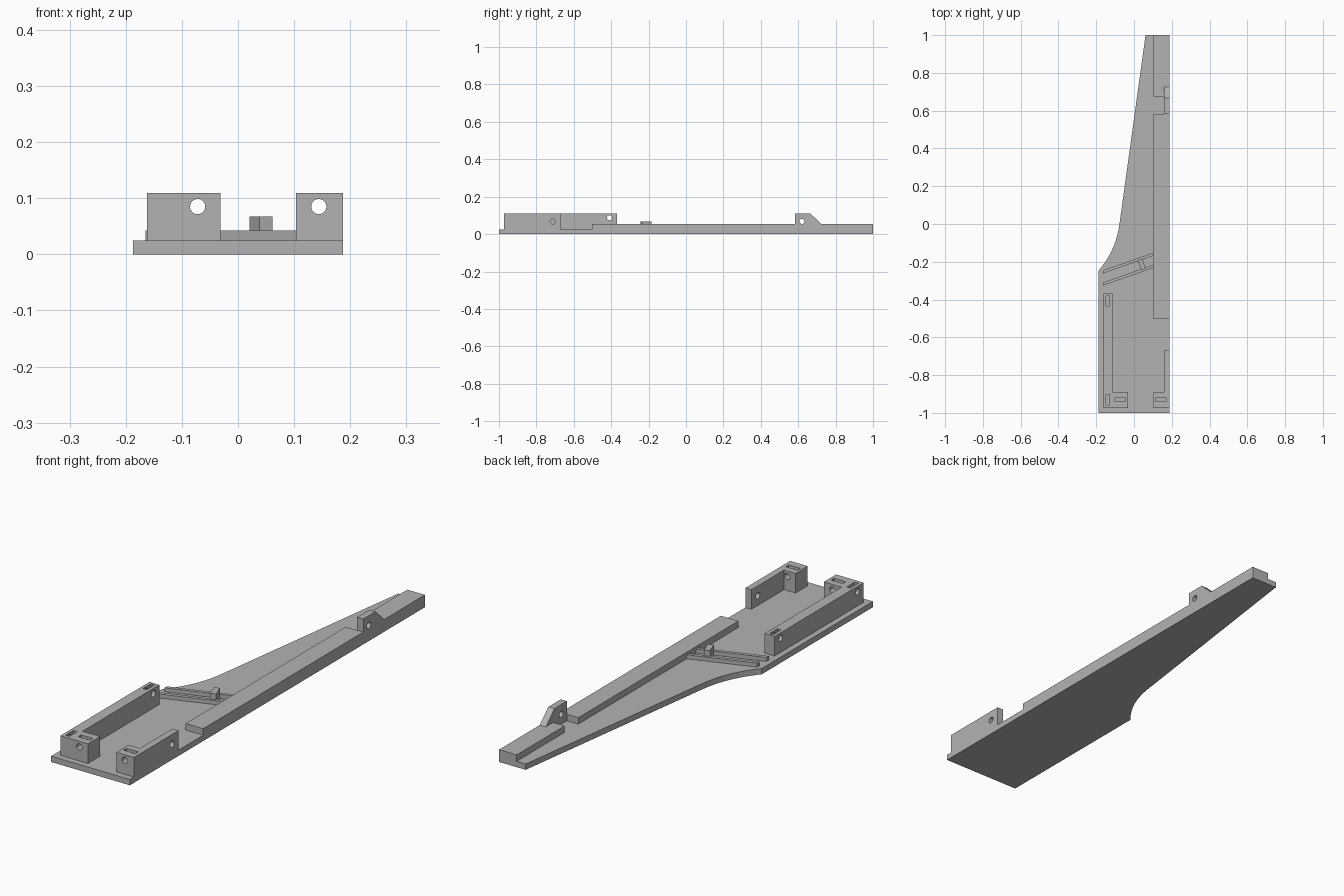
import bpy
import bmesh
from math import atan, pi
from mathutils import Matrix, Vector

cube = bpy.data.objects.get("Cube")
if cube:
    bpy.data.objects.remove(cube, do_unlink=True)

grey = bpy.data.materials.new("plain grey")
grey.use_nodes = True
grey.diffuse_color = (0.45, 0.45, 0.45, 1)
grey.node_tree.nodes["Principled BSDF"].inputs["Base Color"].default_value = grey.diffuse_color

RIGHT = 0.187      # straight edge of the plate
LEFT = -RIGHT
INNER = 0.1035     # inner edge of the bars
DECK = 0.025       # plate thickness
BAR = 0.053        # top of the bars
TOP = 0.109        # top of the mounts


def finish(name, bm):
    bmesh.ops.recalc_face_normals(bm, faces=bm.faces)
    mesh = bpy.data.meshes.new(name)
    bm.to_mesh(mesh)
    bm.free()
    mesh.materials.append(grey)
    obj = bpy.data.objects.new(name, mesh)
    bpy.context.collection.objects.link(obj)
    return obj


def extrude(name, points, shift):
    """Solid made by sweeping a closed outline along a vector."""
    bm = bmesh.new()
    face = bm.faces.new([bm.verts.new(p) for p in points])
    result = bmesh.ops.extrude_face_region(bm, geom=[face], use_keep_orig=True)
    verts = [v for v in result["geom"] if isinstance(v, bmesh.types.BMVert)]
    bmesh.ops.translate(bm, verts=verts, vec=shift)
    return finish(name, bm)


def slab(name, outline, low, high):
    return extrude(name, [(x, y, low) for x, y in outline], (0, 0, high - low))


def box(name, x0, x1, y0, y1, low, high):
    return slab(name, [(x0, y0), (x1, y0), (x1, y1), (x0, y1)], low, high)


def rod(axis, centre, length, radius=0.0135):
    bm = bmesh.new()
    turn = Matrix.Rotation(pi / 2, 4, "Y" if axis == "X" else "X")
    bmesh.ops.create_cone(bm, cap_ends=True, segments=32, radius1=radius, radius2=radius,
                          depth=length, matrix=Matrix.Translation(centre) @ turn)
    return finish("cutter", bm)


def pocket(x, y, wide, deep):
    return box("cutter", x - wide / 2, x + wide / 2, y - deep / 2, y + deep / 2, 0.065, TOP + 0.02)


def cut(body, *cutters):
    bpy.context.view_layer.objects.active = body
    for cutter in cutters:
        cutter.hide_render = True
        mod = body.modifiers.new("cut", "BOOLEAN")
        mod.operation = "DIFFERENCE"
        mod.solver = "EXACT"
        mod.object = cutter
        bpy.ops.object.modifier_apply(modifier=mod.name)
        bpy.data.objects.remove(cutter, do_unlink=True)


# Base plate with a curved flare on one side
start, control, end = Vector((-0.077, 0)), Vector((-0.096, -0.14)), Vector((LEFT, -0.246))
steps = 16
flare = []
for i in range(steps + 1):
    t = i / steps
    flare.append(tuple(start * (1 - t) ** 2 + control * 2 * t * (1 - t) + end * t * t))
slab("base_plate", [(LEFT, -1), (RIGHT, -1), (RIGHT, 1), (0.061, 1)] + flare, 0, DECK)

# Raised bars along the straight edge
box("long_bar", INNER, RIGHT, -0.503, 0.582, DECK, BAR)
box("short_bar", INNER, RIGHT, 0.675, 1, DECK, BAR)

# Pierced tab with a sloping back
tab = [(0.582, DECK), (0.675, DECK), (0.675, BAR), (0.725, BAR), (0.666, TOP), (0.582, TOP)]
hinge_tab = extrude("hinge_tab", [(0.158, y, z) for y, z in tab], (RIGHT - 0.158, 0, 0))
cut(hinge_tab, rod("X", (0.17, 0.62, 0.068), 0.1))

# L-shaped mounts with bolt holes and nut pockets
FRONT, STEP, MID = -0.973, -0.89, -0.93
left_mount = slab("left_mount", [(-0.162, FRONT), (-0.031, FRONT), (-0.031, STEP),
                                 (-0.115, STEP), (-0.115, -0.369), (-0.162, -0.369)], DECK, TOP)
cut(left_mount,
    rod("Y", (-0.072, MID, 0.085), 0.2),
    rod("X", (-0.138, -0.409, 0.087), 0.1),
    rod("X", (-0.16, MID, 0.087), 0.05),
    pocket(-0.072, MID, 0.056, 0.02),
    pocket(-0.139, MID, 0.018, 0.054),
    pocket(-0.139, -0.407, 0.018, 0.054))

right_mount = slab("right_mount", [(INNER, FRONT), (RIGHT, FRONT), (RIGHT, -0.669),
                                   (0.158, -0.669), (0.158, STEP), (INNER, STEP)], DECK, TOP)
cut(right_mount,
    rod("Y", (0.144, MID, 0.085), 0.2),
    rod("X", (0.17, -0.713, 0.067), 0.1),
    pocket(0.143, MID, 0.056, 0.02))

# Pair of slanted guide ribs
SLOPE = 0.35
for name, y in (("rear_rib", -0.246), ("front_rib", -0.31)):
    rise = SLOPE * (INNER + 0.165)
    slab(name, [(-0.165, y - 0.016), (INNER, y + rise - 0.016), (INNER, y + rise), (-0.165, y)],
         DECK, 0.042)

# Small block bridging the ribs
block = box("rib_block", -0.0122, 0.0122, -0.028, 0.028, DECK, 0.067)
block.data.transform(Matrix.Translation((0.041, -0.214, 0)) @ Matrix.Rotation(atan(SLOPE), 4, "Z"))
